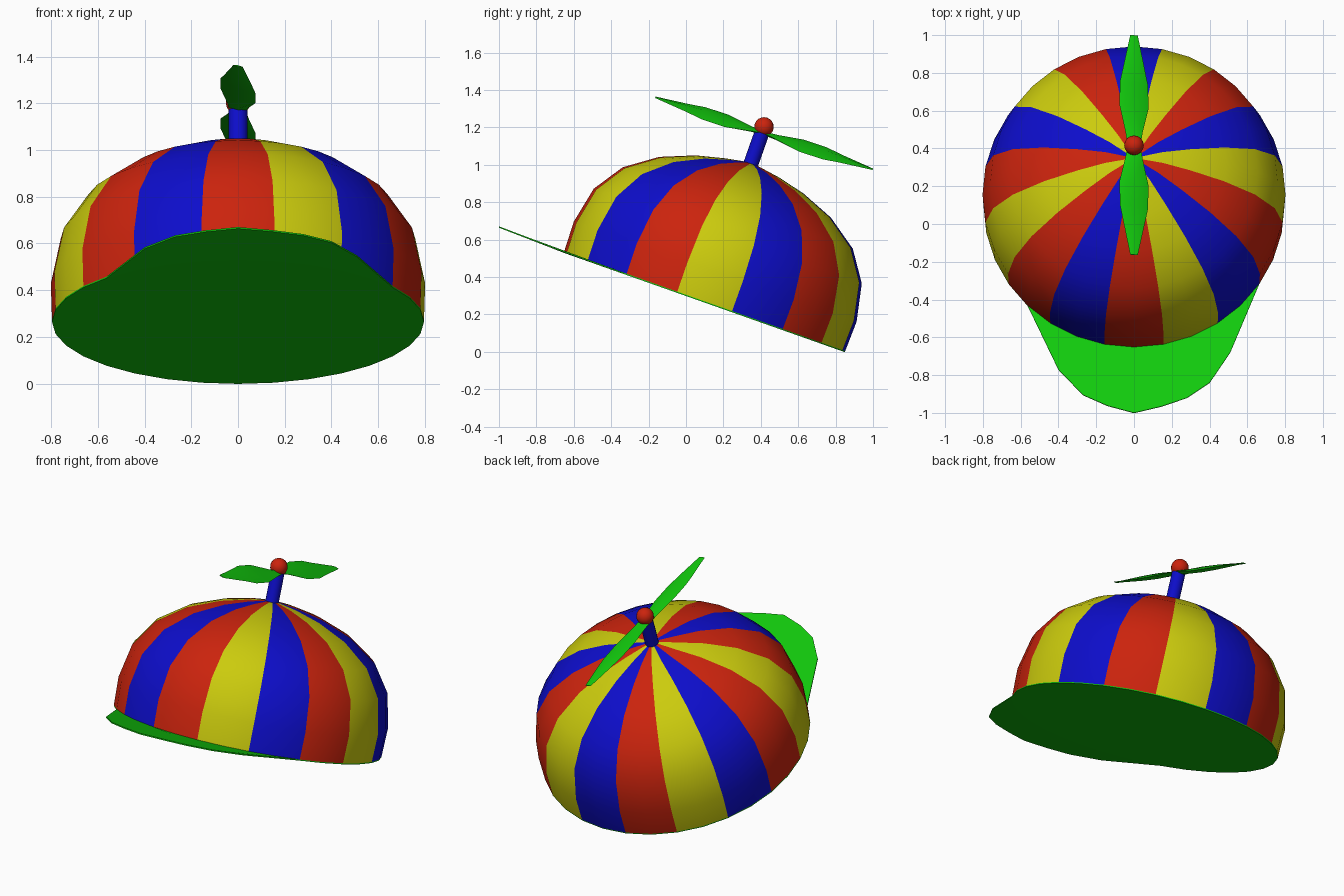
import bpy, bmesh, math
from mathutils import Matrix

if "Cube" in bpy.data.objects:
    bpy.data.objects.remove(bpy.data.objects["Cube"])

# The whole cap is modelled upright, then tilted backwards by this matrix
TILT = Matrix.Translation((0, 0.10, 0.27)) @ Matrix.Rotation(math.radians(-19.46), 4, 'X')
AXIS_Y = -0.012


def material(name, rgb):
    m = bpy.data.materials.new(name)
    m.diffuse_color = (*rgb, 1)
    m.use_nodes = True
    m.node_tree.nodes["Principled BSDF"].inputs["Base Color"].default_value = m.diffuse_color
    return m


RED = material("red", (0.6, 0.017, 0.004))
YELLOW = material("yellow", (0.6, 0.6, 0.004))
BLUE = material("blue", (0.004, 0.004, 0.6))
GREEN = material("green", (0.006, 0.6, 0.004))


def finish(name, bm, mats, smooth=None):
    bmesh.ops.recalc_face_normals(bm, faces=bm.faces)
    mesh = bpy.data.meshes.new(name)
    bm.to_mesh(mesh)
    bm.free()
    for m in mats:
        mesh.materials.append(m)
    ob = bpy.data.objects.new(name, mesh)
    bpy.context.collection.objects.link(ob)
    ob.matrix_world = TILT
    if smooth:
        bpy.ops.object.select_all(action='DESELECT')
        ob.select_set(True)
        bpy.context.view_layer.objects.active = ob
        bpy.ops.object.shade_smooth_by_angle(angle=math.radians(smooth))
    return ob


def around(r, j, h):
    # angle is measured from the front (-y) towards +x
    a = math.tau * j / 32
    return (r * math.sin(a), -r * math.cos(a), h)


# Striped dome: 32 sides, two columns per stripe
PROFILE = [(0.797, 0), (0.802, 0.168), (0.76, 0.37), (0.653, 0.529),
           (0.487, 0.647), (0.305, 0.72), (0.154, 0.757)]
STRIPES = "RYBRYBRYBRYBRYRB"
bm = bmesh.new()
rings = [[bm.verts.new(around(r, j, h)) for j in range(32)] for r, h in PROFILE]
apex = bm.verts.new((0, AXIS_Y, 0.783))
for j in range(32):
    k = (j + 1) % 32
    faces = [bm.faces.new((a[j], a[k], b[k], b[j])) for a, b in zip(rings, rings[1:])]
    faces.append(bm.faces.new((rings[-1][j], rings[-1][k], apex)))
    for f in faces:
        f.material_index = "RYB".index(STRIPES[(j + 1) // 2 % 16])
finish("dome", bm, [RED, YELLOW, BLUE], 50)

# Thin flat underside that runs forward into the brim
BRIM = [(-0.40, -0.925), (-0.27, -1.069), (-0.14, -1.13), (0, -1.17),
        (0.14, -1.135), (0.28, -1.085), (0.40, -1.0), (0.51, -0.827)]
bm = bmesh.new()
base = [bm.verts.new(around(0.797, j, -0.003)) for j in range(32)]
bm.faces.new(base)
edge = [bm.verts.new((x, y, 0.008 * (-y - 0.8) / 0.37)) for x, y in BRIM]
front = [base[j % 32] for j in range(5, -5, -1)]
bm.faces.new([front[-1]] + edge + front[:-1])
brim = finish("brim", bm, [GREEN])
solid = brim.modifiers.new("thickness", 'SOLIDIFY')
solid.thickness = 0.007
solid.offset = 0

# Propeller stem
bm = bmesh.new()
bmesh.ops.create_cone(bm, cap_ends=True, segments=16, radius1=0.04, radius2=0.04, depth=0.21,
                      matrix=Matrix.Translation((0, AXIS_Y, 0.845)))
finish("stem", bm, [BLUE], 40)

# Ball on top of the stem
bm = bmesh.new()
bmesh.ops.create_uvsphere(bm, u_segments=16, v_segments=10, radius=0.052,
                          matrix=Matrix.Translation((0, AXIS_Y, 0.985)))
finish("ball", bm, [RED], 60)

# Propeller: two mirrored pitched blades with a diamond section
# (distance from hub, half width, edge lift, half thickness)
STATIONS = [(0, 0.035, 0.0, 0.01), (0.07, 0.045, 0.010, 0.014), (0.21, 0.076, 0.034, 0.018),
            (0.34, 0.075, 0.034, 0.016), (0.43, 0.057, 0.022, 0.012), (0.612, 0.02, 0.004, 0.003)]
bm = bmesh.new()
for s in (1, -1):
    loops = []
    for d, w, lift, t in STATIONS:
        pts = [(w, -lift), (0, t), (-w, lift), (0, -t)]
        loops.append([bm.verts.new((x, s * d, 0.953 + 0.02 * s * d + z)) for x, z in pts])
    for a, b in zip(loops, loops[1:]):
        for i in range(4):
            k = (i + 1) % 4
            bm.faces.new((a[i], a[k], b[k], b[i]))
    bm.faces.new(loops[-1])
bmesh.ops.remove_doubles(bm, verts=bm.verts, dist=0.0005)
finish("propeller", bm, [GREEN], 50)
